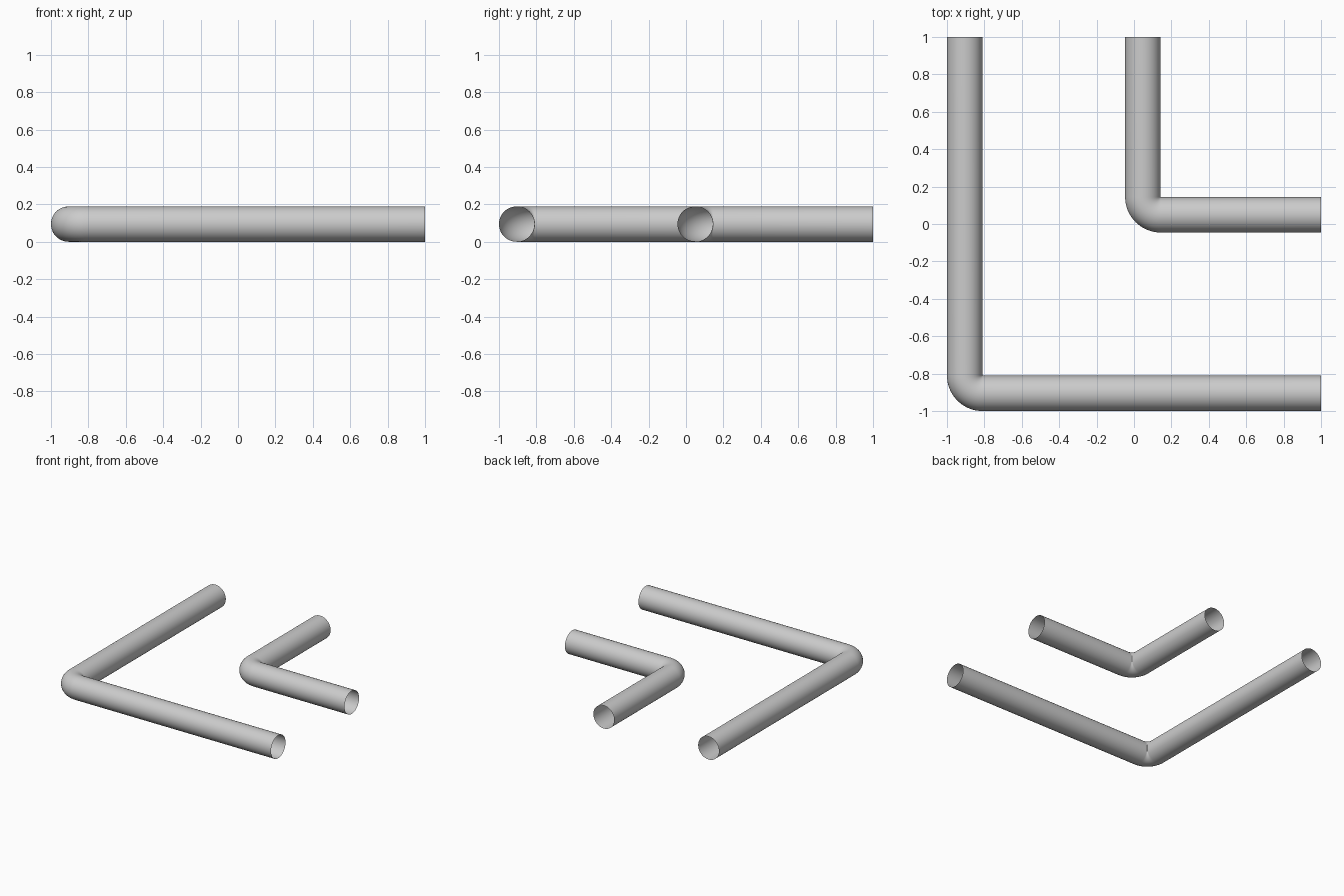
import bpy, bmesh, math
from mathutils import Vector

if "Cube" in bpy.data.objects:
    bpy.data.objects.remove(bpy.data.objects["Cube"])

R = 0.0945      # pipe radius
BEND = 0.096    # elbow centreline radius (almost pinched on the inside)
SIDES = 48
STEPS = 16


def elbow_pipe(name, cx, cy, end=1.0):
    """Open L-shaped pipe: from (end, cy) to the elbow, then on to (cx, end)."""
    # Centreline stations: position and sideways direction
    px, py = cx + BEND, cy + BEND
    stations = [(Vector((end, cy, R)), Vector((0, -1, 0)))]
    for i in range(STEPS + 1):
        a = -math.pi / 2 - math.pi / 2 * i / STEPS
        out = Vector((math.cos(a), math.sin(a), 0))
        stations.append((Vector((px, py, R)) + out * BEND, out))
    stations.append((Vector((cx, end, R)), Vector((-1, 0, 0))))

    # Sweep the round section along the stations
    bm = bmesh.new()
    rings = []
    for pos, out in stations:
        ring = []
        for k in range(SIDES):
            t = 2 * math.pi * k / SIDES
            ring.append(bm.verts.new(pos + out * (R * math.cos(t)) + Vector((0, 0, R * math.sin(t)))))
        rings.append(ring)
    for a, b in zip(rings, rings[1:]):
        for k in range(SIDES):
            n = (k + 1) % SIDES
            f = bm.faces.new((a[k], b[k], b[n], a[n]))
            f.smooth = True
    # Make the walls face outward (first face lies on the front of the x leg)
    bm.faces.ensure_lookup_table()
    bm.normal_update()
    if bm.faces[0].normal.y > 0:
        bmesh.ops.reverse_faces(bm, faces=bm.faces[:])
    me = bpy.data.meshes.new(name)
    bm.to_mesh(me)
    bm.free()
    ob = bpy.data.objects.new(name, me)
    bpy.context.collection.objects.link(ob)
    return ob


# Large outer pipe and small inner pipe
elbow_pipe("outer_pipe", -1 + R, -1 + R)
elbow_pipe("inner_pipe", 0.047, 0.049)
